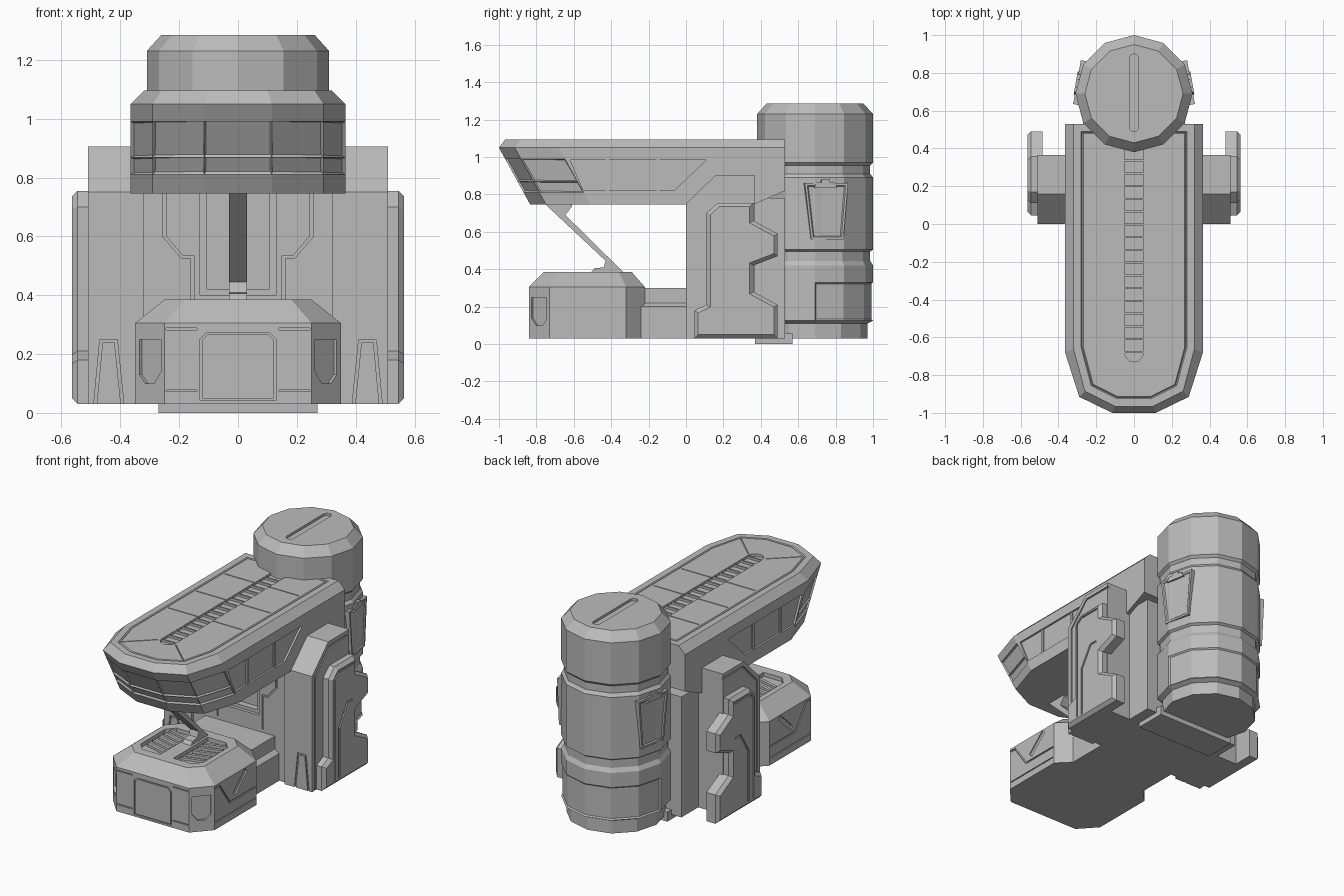
import bpy, bmesh, math
from mathutils import Vector

cube = bpy.data.objects.get("Cube")
if cube:
    bpy.data.objects.remove(cube, do_unlink=True)

grey = bpy.data.materials.new("matte_grey")
grey.use_nodes = True
grey.diffuse_color = (0.5, 0.5, 0.5, 1)
grey.node_tree.nodes["Principled BSDF"].inputs["Base Color"].default_value = (0.5, 0.5, 0.5, 1)


# Drawing planes: (a, b, depth into the surface) -> point
def side(x, s=1):
    return lambda a, b, d: (s * (x - d), a, b)

def front(y):
    return lambda a, b, d: (a, y + d, b)

def top(z):
    return lambda a, b, d: (a, b, z - d)

def corner(s):
    return lambda a, b, d: (s * (0.25 + 0.1 * a - 0.74 * d), -0.84 + 0.11 * a + 0.67 * d, b)

def tower_side(s):
    t = math.radians(10)
    return lambda a, b, d: (s * ((0.3 - d) * math.cos(t) - a * math.sin(t)),
                            0.69 + (0.3 - d) * math.sin(t) + a * math.cos(t), b)


def loft(name, rings):
    """Skin matching rings of points and cap both ends."""
    bm = bmesh.new()
    loops = [[bm.verts.new(p) for p in r] for r in rings]
    n = len(loops[0])
    for lo, hi in zip(loops, loops[1:]):
        for i in range(n):
            bm.faces.new((lo[i], lo[(i + 1) % n], hi[(i + 1) % n], hi[i]))
    bm.faces.new(loops[0])
    bm.faces.new(loops[-1])
    bmesh.ops.recalc_face_normals(bm, faces=bm.faces)
    mesh = bpy.data.meshes.new(name)
    bm.to_mesh(mesh)
    bm.free()
    obj = bpy.data.objects.new(name, mesh)
    bpy.context.collection.objects.link(obj)
    mesh.materials.append(grey)
    return obj


def prism(name, pts, plane, d0, d1):
    return loft(name, [[plane(a, b, d) for a, b in pts] for d in (d0, d1)])


def box(name, x0, x1, y0, y1, z0, z1):
    return prism(name, [(x0, y0), (x1, y0), (x1, y1), (x0, y1)], top(0), -z0, -z1)


def inset(obj, pick, steps, individual=False):
    """Inset the picked faces by a list of (width, depth) steps."""
    bm = bmesh.new()
    bm.from_mesh(obj.data)
    bm.normal_update()
    faces = [f for f in bm.faces if pick(f.normal, f.calc_center_median())]
    for w, d in steps:
        if individual:
            bmesh.ops.inset_individual(bm, faces=faces, thickness=w, depth=d)
        else:
            bmesh.ops.inset_region(bm, faces=faces, thickness=w, depth=d, use_even_offset=True)
    bm.to_mesh(obj.data)
    bm.free()


def cut(obj, cutter):
    mod = obj.modifiers.new("cut", 'BOOLEAN')
    mod.object = cutter
    mod.solver = 'EXACT'
    cutter.hide_render = True
    bpy.context.view_layer.objects.active = obj
    bpy.ops.object.modifier_apply(modifier=mod.name)
    bpy.data.objects.remove(cutter, do_unlink=True)


def pocket(obj, pts, plane, depth):
    cut(obj, prism("cutter", pts, plane, -0.01, depth))


def groove(obj, pts, plane, depth=0.008, width=0.01, closed=False):
    """Cut a mitred channel along a line."""
    p = [Vector(q) for q in pts]
    n = len(p)
    rings = []
    for i in range(n):
        before = (p[i] - p[i - 1]).normalized() if i or closed else None
        after = (p[(i + 1) % n] - p[i]).normalized() if i < n - 1 or closed else None
        before, after = before or after, after or before
        t = (before + after).normalized()
        m = Vector((-t.y, t.x)) * width / 2 / max(t.dot(after), 0.3)
        lo, hi = p[i] - m, p[i] + m
        rings.append([plane(*lo, -0.01), plane(*hi, -0.01), plane(*hi, depth), plane(*lo, depth)])
    if closed:
        for i in range(n):
            cut(obj, loft("cutter", [rings[i], rings[(i + 1) % n]]))
    else:
        cut(obj, loft("cutter", rings))


def capsule(r, y0, y1):
    arc = [math.pi * i / 6 for i in range(7)]
    return ([(r * math.cos(t), y1 - r + r * math.sin(t)) for t in arc]
            + [(-r * math.cos(t), y0 + r - r * math.sin(t)) for t in arc])


def mirrored(half):
    return half + [(-x, y) for x, y in reversed(half)]


# Round tower, twelve sides with recessed bands
def circle(r, z):
    return [(r * math.sin(i * math.pi / 6), 0.69 + r * math.cos(i * math.pi / 6), z) for i in range(12)]

profile = [(0.28, 0.03), (0.28, 0.11), (0.31, 0.125), (0.31, 0.33), (0.31, 0.42), (0.295, 0.445), (0.295, 0.495),
           (0.31, 0.505), (0.31, 0.89), (0.295, 0.91), (0.295, 0.955), (0.31, 0.97), (0.31, 1.23), (0.26, 1.285)]
tower = loft("tower", [circle(r, z) for r, z in profile])
inset(tower, lambda n, c: 0.13 < c.z < 0.32 and c.y > 0.75, [(0.008, -0.008)])
pocket(tower, capsule(0.025, 0.49, 0.9), top(1.285), 0.015)
for s in (1, -1):
    hatch = prism("tower_hatch", [(-0.11, 0.86), (0.125, 0.86), (0.1, 0.56), (-0.075, 0.56)], tower_side(s), 0.05, -0.008)
    inset(hatch, lambda n, c: n.x * s > 0.9, [(0.012, 0), (0.006, -0.006)])
    prism("hatch_latch", [(-0.06, 0.835), (-0.045, 0.865), (-0.02, 0.865), (-0.02, 0.88), (0.025, 0.88),
                          (0.025, 0.865), (0.05, 0.865), (0.065, 0.835)], tower_side(s), 0.05, -0.014)

# Overhanging upper deck, its nose raked back toward the bottom
def deck_ring(z, half):
    lean = max(0, 1.05 - z) * 0.55
    pts = []
    for x, y in mirrored(half):
        if y > 0.5:
            pts.append((x, y, max(z, 0.82 + (z - 0.745) * 0.05)))
        else:
            pts.append((x, y + (lean if y < 0.3 else 0), z))
    return pts

outline = [(0.365, 0.53), (0.365, 0.36), (0.365, -0.68), (0.29, -0.915), (0.115, -1.0)]
rim = [(0.32, 0.53), (0.32, 0.36), (0.32, -0.66), (0.26, -0.885), (0.1, -0.965)]
deck = loft("upper_deck", [deck_ring(z, outline) for z in (0.745, 0.81, 0.868, 0.99, 1.05)] + [deck_ring(1.095, rim)])
inset(deck, lambda n, c: 0.82 < c.z < 1.0 and c.y < -0.5, [(0.008, -0.01)], True)
inset(deck, lambda n, c: n.z > 0.99, [(0.04, 0), (0.006, -0.008), (0.006, 0.008)])
for y in (0.235, -0.045, -0.32):
    groove(deck, [(-0.255, y), (0.255, y)], top(1.095), 0.005, 0.006)
for s in (1, -1):
    groove(deck, [(0.06 * s, -0.7), (0.21 * s, -0.84)], top(1.095), 0.005, 0.006)
pocket(deck, capsule(0.05, -0.73, 0.45), top(1.095), 0.015)
for i in range(16):
    box("deck_rung", -0.05, 0.05, -0.682 + i * 0.0675, -0.672 + i * 0.0675, 1.075, 1.094)
window = [(-0.62, 0.985), (0.11, 0.985), (-0.06, 0.825), (-0.55, 0.825)]
for s in (1, -1):
    pocket(deck, window, side(0.365, s), 0.012)
    for y in (-0.42, -0.15):
        prism("window_bar", [(y - 0.008, 0.99), (y + 0.008, 0.99), (y + 0.008, 0.82), (y - 0.008, 0.82)], side(0.36, s), 0.02, 0)

# Upright body joining the deck, base and tower
body = box("upright_body", -0.34, 0.34, 0.02, 0.53, 0.03, 0.78)
pocket(body, [(-0.13, 0.8), (-0.13, 0.4), (0.13, 0.4), (0.13, 0.8)], front(0.02), 0.02)
pocket(body, [(-0.105, 0.8), (-0.105, 0.42), (0.105, 0.42), (0.105, 0.8)], front(0.02), 0.06)
for s in (1, -1):
    groove(body, [(0.25 * s, 0.77), (0.25 * s, 0.6), (0.19 * s, 0.53), (0.155 * s, 0.53), (0.155 * s, 0.32)], front(0.02))
box("rear_foot", -0.27, 0.27, 0.37, 0.57, 0, 0.06)

# Side shields with notched outer armour
shield_shape = [(0, 0.03), (0, 0.75), (0.16, 0.905), (0.365, 0.905), (0.365, 0.03)]
armour_shape = [(0.045, 0.03), (0.045, 0.18), (0.11, 0.21), (0.11, 0.7), (0.17, 0.755), (0.36, 0.755), (0.36, 0.66),
                (0.49, 0.59), (0.49, 0.47), (0.36, 0.42), (0.36, 0.28), (0.49, 0.21), (0.49, 0.03)]
for s in (1, -1):
    shield = prism("side_shield", shield_shape, side(0.51, s), 0.19, 0)
    groove(shield, [(0.03, 0.0), (0.03, 0.735), (0.17, 0.875), (0.4, 0.875)], side(0.51, s))
    groove(shield, [(0.39 * s, 0), (0.415 * s, 0.245), (0.465 * s, 0.245), (0.488 * s, 0)], front(0))
    armour = prism("shield_armour", armour_shape, side(0.545, s), 0.06, 0)
    inset(armour, lambda n, c: n.x * s > 0.99, [(0.02, 0.02)])
    groove(armour, [(0.145, 0.06), (0.145, 0.69), (0.185, 0.72), (0.33, 0.72)], side(0.565, s))
    groove(armour, [(0.19, 0.06), (0.19, 0.37), (0.27, 0.5), (0.32, 0.5)], side(0.565, s), width=0.014)

# Front base with chamfered shoulders
base_outline = mirrored([(0.25, -0.22), (0.35, -0.32), (0.35, -0.73), (0.25, -0.84)])
base_top = mirrored([(0.18, -0.29), (0.25, -0.36), (0.25, -0.69), (0.18, -0.76)])
base = loft("front_base", [[(x, y, z) for x, y in shape]
                           for shape, z in ((base_outline, 0.03), (base_outline, 0.305), (base_top, 0.385))])
groove(base, [(-0.125, 0.045), (-0.125, 0.25), (-0.105, 0.27), (0.105, 0.27), (0.125, 0.25), (0.125, 0.045)],
       front(-0.84), width=0.007, closed=True)
for s in (1, -1):
    for z in (0.075, 0.285):
        groove(base, [(0.14 * s, z), (0.245 * s, z)], front(-0.84), width=0.006)
    groove(base, [(-0.72, 0.285), (-0.68, 0.285), (-0.58, 0.145), (-0.33, 0.145)], side(0.35, s))
    groove(base, [(-0.72, 0.075), (-0.33, 0.075)], side(0.35, s), width=0.006)
    groove(base, [(-0.54, 0.18), (-0.42, 0.29)], side(0.35, s), width=0.03)
    pocket(base, [(0.12, 0.25), (0.85, 0.25), (0.85, 0.13), (0.65, 0.1), (0.35, 0.1), (0.12, 0.14)], corner(s), 0.012)
    pocket(base, [(0.045 * s, -0.7), (0.17 * s, -0.7), (0.215 * s, -0.65), (0.215 * s, -0.41), (0.17 * s, -0.36),
                  (0.045 * s, -0.36)], top(0.385), 0.025)
    for i in range(5):
        y = -0.65 + i * 0.055
        prism("vent_slat", [(0.06 * s, y), (0.2 * s, y + 0.04), (0.2 * s, y + 0.06), (0.06 * s, y + 0.02)], top(0.36), 0.01, -0.015)

# Low link between the base and the body
loft("base_link", [[(x, y, z) for x, y in ((w, -0.25), (w, 0.05), (-w, 0.05), (-w, -0.25))]
                   for w, z in ((0.27, 0.03), (0.27, 0.2), (0.24, 0.22), (0.24, 0.3))])

# Slanted strut holding the deck above the base
prism("deck_strut", [(-0.755, 0.75), (-0.43, 0.445), (-0.44, 0.41), (-0.49, 0.405), (-0.51, 0.38), (-0.33, 0.38),
                     (-0.645, 0.69), (-0.61, 0.735), (-0.61, 0.75)], side(0.03), 0, 0.06)
